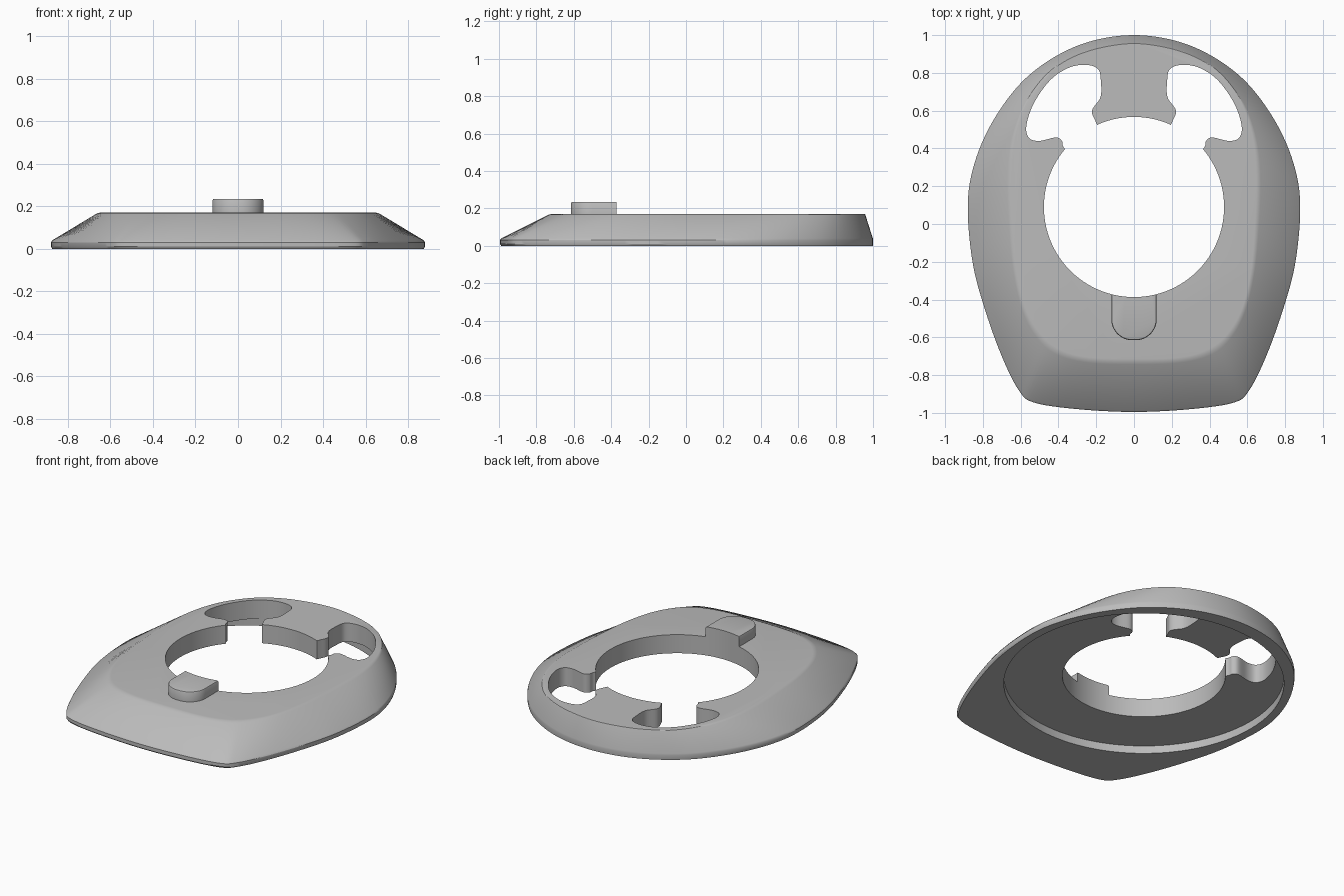
import bpy, bmesh, math
from mathutils import Vector

cube = bpy.data.objects.get("Cube")
if cube:
    bpy.data.objects.remove(cube, do_unlink=True)

grey = bpy.data.materials.new("light grey")
grey.use_nodes = True
colour = (0.5, 0.5, 0.5, 1)
grey.diffuse_color = colour
grey.node_tree.nodes["Principled BSDF"].inputs["Base Color"].default_value = colour

CENTRE_Y, BORE, TOP = 0.09, 0.477, 0.17


def smooth_loop(pts, steps=6):
    """Closed Catmull-Rom curve through the points."""
    n, out = len(pts), []
    for i in range(n):
        a, b, c, d = (Vector(pts[(i + k) % n]) for k in (-1, 0, 1, 2))
        for s in range(steps):
            t = s / steps
            out.append(0.5 * (2 * b + (c - a) * t + (2 * a - 5 * b + 4 * c - d) * t**2
                              + (3 * b - a - 3 * c + d) * t**3))
    return out


def mirrored(half):
    """Complete an outline that starts and ends on the centre line."""
    return half + [(-x, y) for x, y in reversed(half[1:-1])]


def loft(name, rings):
    """Skin equal-length rings, each given as (points, z), and cap both ends."""
    bm = bmesh.new()
    rows = [[bm.verts.new((p[0], p[1], z)) for p in pts] for pts, z in rings]
    n = len(rows[0])
    for low, high in zip(rows, rows[1:]):
        for i in range(n):
            j = (i + 1) % n
            bm.faces.new((low[i], low[j], high[j], high[i]))
    bm.faces.new(rows[0][::-1])
    bm.faces.new(rows[-1])
    bmesh.ops.recalc_face_normals(bm, faces=bm.faces)
    mesh = bpy.data.meshes.new(name)
    bm.to_mesh(mesh)
    bm.free()
    mesh.materials.append(grey)
    obj = bpy.data.objects.new(name, mesh)
    bpy.context.collection.objects.link(obj)
    return obj


def circle(r, n=128):
    return [(r * math.cos(math.tau * i / n), CENTRE_Y + r * math.sin(math.tau * i / n))
            for i in range(n)]


def activate(obj):
    bpy.ops.object.select_all(action='DESELECT')
    obj.select_set(True)
    bpy.context.view_layer.objects.active = obj


def cut(obj, pts, z0, z1):
    cutter = loft("cutter", [(pts, z0), (pts, z1)])
    cutter.hide_render = True
    mod = obj.modifiers.new("cut", 'BOOLEAN')
    mod.operation, mod.solver, mod.object = 'DIFFERENCE', 'EXACT', cutter
    activate(obj)
    bpy.ops.object.modifier_apply(modifier=mod.name)
    bpy.data.objects.remove(cutter, do_unlink=True)


# Sloped body between a wide base outline and a smaller top outline
base = smooth_loop(mirrored([
    (0, 1), (.22, .97), (.42, .885), (.6, .745), (.75, .54), (.845, .32), (.88, .1),
    (.855, -.2), (.79, -.45), (.7, -.7), (.61, -.88), (.53, -.945), (.3, -.98), (0, -.995)]))
rim = smooth_loop(mirrored([
    (0, .958), (.2, .93), (.36, .868), (.48, .775), (.58, .63), (.64, .45), (.66, .25),
    (.652, 0), (.63, -.25), (.58, -.46), (.5, -.6), (.4, -.68), (.24, -.722), (0, -.73)]))


def blend(t):
    return [a.lerp(b, t) for a, b in zip(base, rim)]


body = loft("body", [(blend(t), z) for t, z in (
    (.025, 0), (0, .01), (0, .03), (.03, .04), (.95, .162), (1, .168), (1.06, TOP))])

# Round recess underneath and central bore
cut(body, circle(.82), -.1, .05)
cut(body, circle(BORE), -.1, .4)

# Pair of curved relief slots opening into the bore
slot = [(.2, .535), (.222, .6), (.178, .67), (.175, .75), (.19, .82), (.26, .843),
        (.35, .825), (.445, .76), (.53, .64), (.57, .52), (.555, .455), (.5, .44),
        (.415, .458), (.382, .44), (.368, .4), (.28, .33), (.16, .42)]
for side in (1, -1):
    cut(body, smooth_loop([(side * x, y) for x, y in slot]), -.1, .4)

# Raised tab at the front edge of the bore
HALF, END = .12, -.615


def tab_outline(inset):
    r, w = .11, HALF - inset
    pts = [(w, -.3), (-w, -.3)]
    for sx, start in ((-1, math.pi), (1, 1.5 * math.pi)):
        for i in range(13):
            a = start + i * math.pi / 24
            pts.append((sx * (HALF - r) + (r - inset) * math.cos(a),
                        END + r + (r - inset) * math.sin(a)))
    return pts


tab = loft("front_tab", [(tab_outline(i), z) for i, z in (
    (0, TOP - .001), (0, .227), (.003, .233), (.008, .235))])
cut(tab, circle(BORE), -.1, .4)

for part in (body, tab):
    activate(part)
    bpy.ops.object.shade_smooth_by_angle(angle=math.radians(30))
